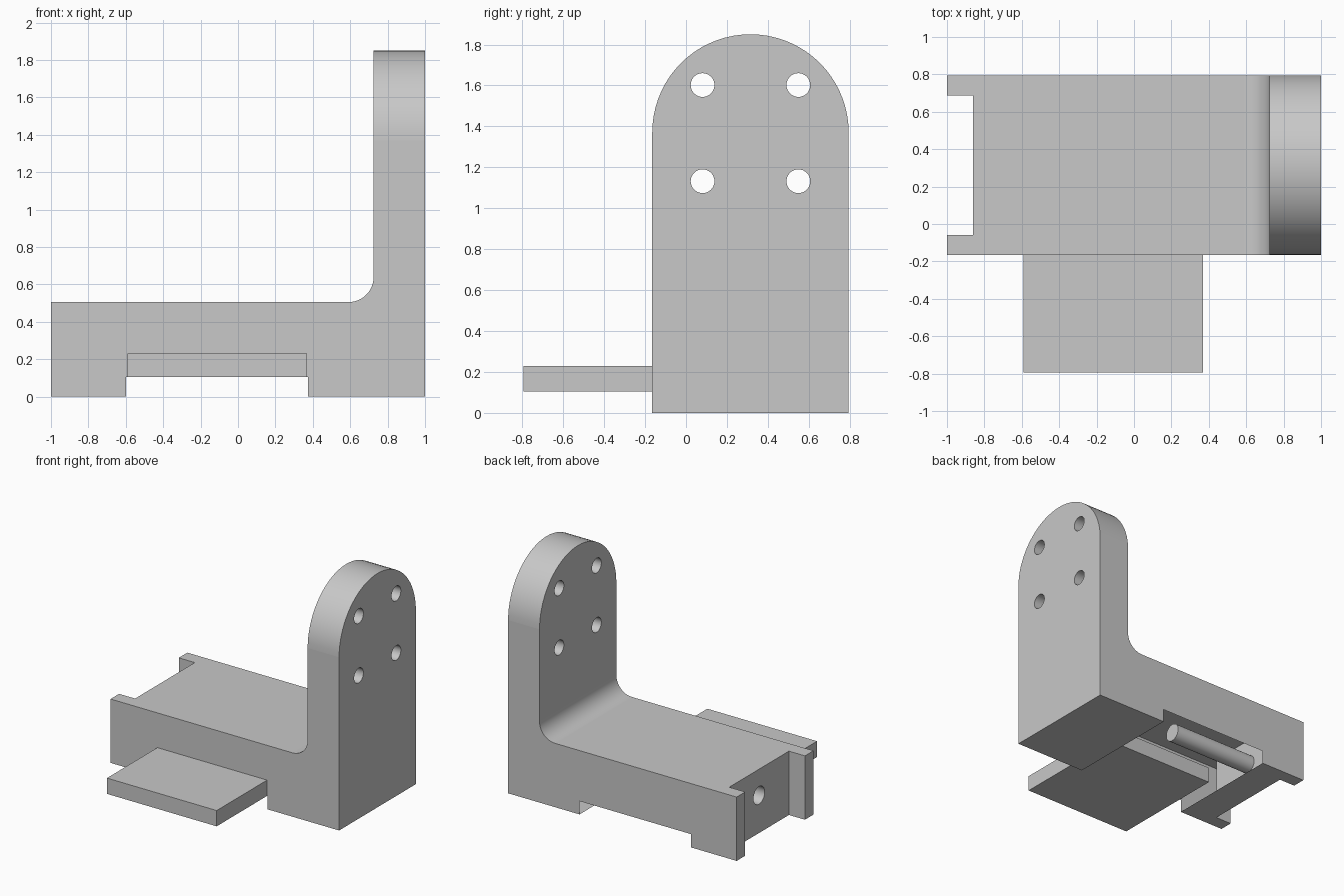
import bpy, bmesh
from math import sin, cos, pi
from mathutils import Vector

cube = bpy.data.objects.get("Cube")
if cube:
    bpy.data.objects.remove(cube, do_unlink=True)

grey = bpy.data.materials.new("plain grey")
grey.use_nodes = True
colour = (0.58, 0.58, 0.58, 1)
grey.diffuse_color = colour
grey.node_tree.nodes["Principled BSDF"].inputs["Base Color"].default_value = colour

MID, HALF = 0.315, 0.48            # centre and half width of the body along y
FLOOR, TOP, NOTCH = 0.0, 0.505, 0.105
ARCH_Z = 1.37


def arc(cx, cy, r, start, end, steps):
    return [(cx + r * cos(start + (end - start) * i / steps),
             cy + r * sin(start + (end - start) * i / steps)) for i in range(steps + 1)]


def prism(name, outline, axis, low, high):
    """Extrude a closed outline along x or y."""
    bm = bmesh.new()
    place = (lambda a, b: (low, a, b)) if axis == "x" else (lambda a, b: (a, low, b))
    face = bm.faces.new([bm.verts.new(place(a, b)) for a, b in outline])
    grown = bmesh.ops.extrude_face_region(bm, geom=[face])["geom"]
    shift = Vector((high - low, 0, 0) if axis == "x" else (0, high - low, 0))
    bmesh.ops.translate(bm, vec=shift, verts=[g for g in grown if isinstance(g, bmesh.types.BMVert)])
    bmesh.ops.recalc_face_normals(bm, faces=bm.faces)
    mesh = bpy.data.meshes.new(name)
    bm.to_mesh(mesh)
    bm.free()
    mesh.materials.append(grey)
    obj = bpy.data.objects.new(name, mesh)
    bpy.context.collection.objects.link(obj)
    return obj


def box(name, x0, x1, y0, y1, z0, z1):
    return prism(name, [(x0, z0), (x1, z0), (x1, z1), (x0, z1)], "y", y0, y1)


def combine(target, cutter, operation="DIFFERENCE"):
    cutter.hide_render = True
    mod = target.modifiers.new("cut", "BOOLEAN")
    mod.operation, mod.solver, mod.object = operation, "EXACT", cutter
    bpy.context.view_layer.objects.active = target
    bpy.ops.object.modifier_apply(modifier=mod.name)
    bpy.data.objects.remove(cutter, do_unlink=True)


# L-shaped bracket with a filleted inner corner and a notch underneath
N0, N1 = -0.6, 0.375
outline = [(-1, FLOOR), (N0, FLOOR), (N0, NOTCH), (N1, NOTCH), (N1, FLOOR), (1, FLOOR),
           (1, 1.95), (0.725, 1.95)]
outline += arc(0.59, TOP + 0.135, 0.135, 0, -pi / 2, 12)
outline += [(-1, TOP)]
bracket = prism("bracket_body", outline, "y", MID - 0.7, MID + 0.7)

# Round the upright's top
arch = arc(MID, ARCH_Z, HALF, 0, pi, 36) + [(MID - HALF, -0.1), (MID + HALF, -0.1)]
combine(bracket, prism("arch_cutter", arch, "x", -1.2, 1.2), "INTERSECT")

# End recess, bolt holes and blind bore
combine(bracket, box("recess_cutter", -1.2, -0.86, -0.058, 0.688, -0.2, 0.8))
for dy in (-0.234, 0.234):
    for dz in (-0.235, 0.235):
        ring = arc(MID + dy, 1.367 + dz, 0.058, 0, 2 * pi, 40)[:-1]
        combine(bracket, prism("hole_cutter", ring, "x", 0.6, 1.2))
ring = arc(MID, 0.298, 0.07, 0, 2 * pi, 40)[:-1]
combine(bracket, prism("bore_cutter", ring, "x", -1.1, -0.112))

# Open the underside at the notch, leaving a shell
bm = bmesh.new()
bm.from_mesh(bracket.data)
bm.normal_update()
opened = []
for f in bm.faces:
    c, n = f.calc_center_median(), f.normal
    if c.z < NOTCH + 0.005 and abs(c.x) < 0.7:
        if (abs(n.z) > 0.9 and c.z > 0.05) or abs(n.x) > 0.9:
            opened.append(f)
bmesh.ops.delete(bm, geom=opened, context="FACES")
# Smooth only the curved strips
for f in bm.faces:
    f.smooth = max(abs(v) for v in f.normal) < 0.9995
bm.to_mesh(bracket.data)
bm.free()

# Flat plate sliding out of the front
box("sliding_plate", -0.59, 0.37, -0.795, 0.175, NOTCH, 0.23)
